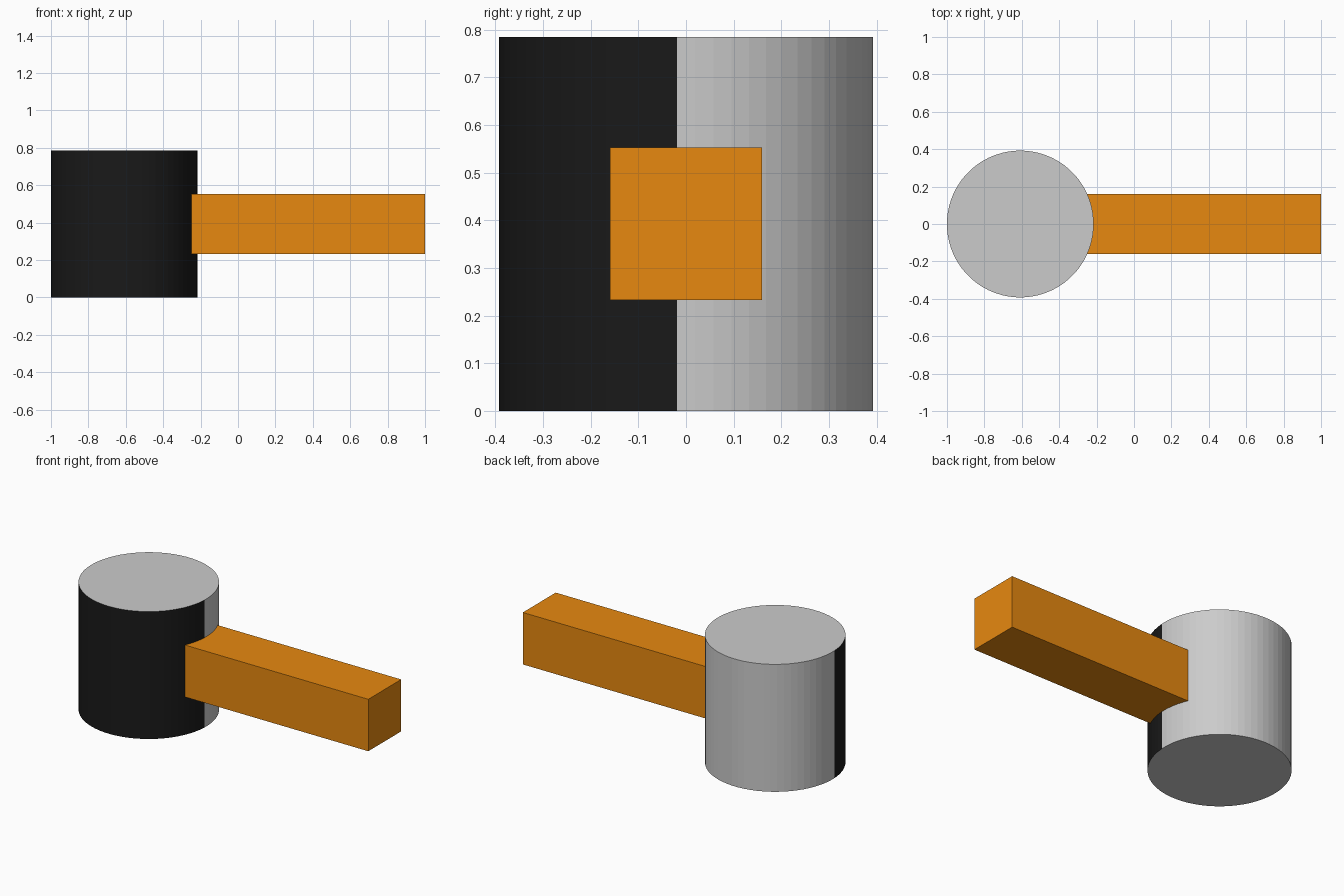
import bpy, bmesh, math
from mathutils import Matrix

if "Cube" in bpy.data.objects:
    bpy.data.objects.remove(bpy.data.objects["Cube"])


def material(name, rgb):
    mat = bpy.data.materials.new(name)
    mat.diffuse_color = (*rgb, 1)
    mat.use_nodes = True
    mat.node_tree.nodes["Principled BSDF"].inputs["Base Color"].default_value = mat.diffuse_color
    return mat


def add_object(name, bm, mats):
    mesh = bpy.data.meshes.new(name)
    bm.to_mesh(mesh)
    bm.free()
    for mat in mats:
        mesh.materials.append(mat)
    obj = bpy.data.objects.new(name, mesh)
    bpy.context.collection.objects.link(obj)
    return obj


grey = material("grey", (0.8, 0.8, 0.8))
black = material("black", (0.01, 0.01, 0.01))
orange = material("orange", (0.8, 0.25, 0.005))

# Mallet head: upright cylinder, front half of the side wall black
SIDES, RADIUS, HEIGHT, HEAD_X = 64, 0.3925, 0.785, -0.608
bm = bmesh.new()
bmesh.ops.create_cone(
    bm, cap_ends=True, segments=SIDES, radius1=RADIUS, radius2=RADIUS, depth=HEIGHT,
    matrix=Matrix.Rotation(math.pi / SIDES, 4, "Z"))
bm.normal_update()
for face in bm.faces:
    face.material_index = 1 if face.normal.y < -0.01 else 0
bmesh.ops.translate(bm, verts=bm.verts, vec=(HEAD_X, 0, HEIGHT / 2))
add_object("mallet_head", bm, [grey, black])

# Handle: square bar let into the head
START, END, WIDTH = -0.30, 1.0, 0.32
bm = bmesh.new()
bmesh.ops.create_cube(bm, size=1)
bmesh.ops.scale(bm, verts=bm.verts, vec=(END - START, WIDTH, WIDTH))
bmesh.ops.translate(bm, verts=bm.verts, vec=((START + END) / 2, 0, 0.393))
add_object("handle", bm, [orange])
